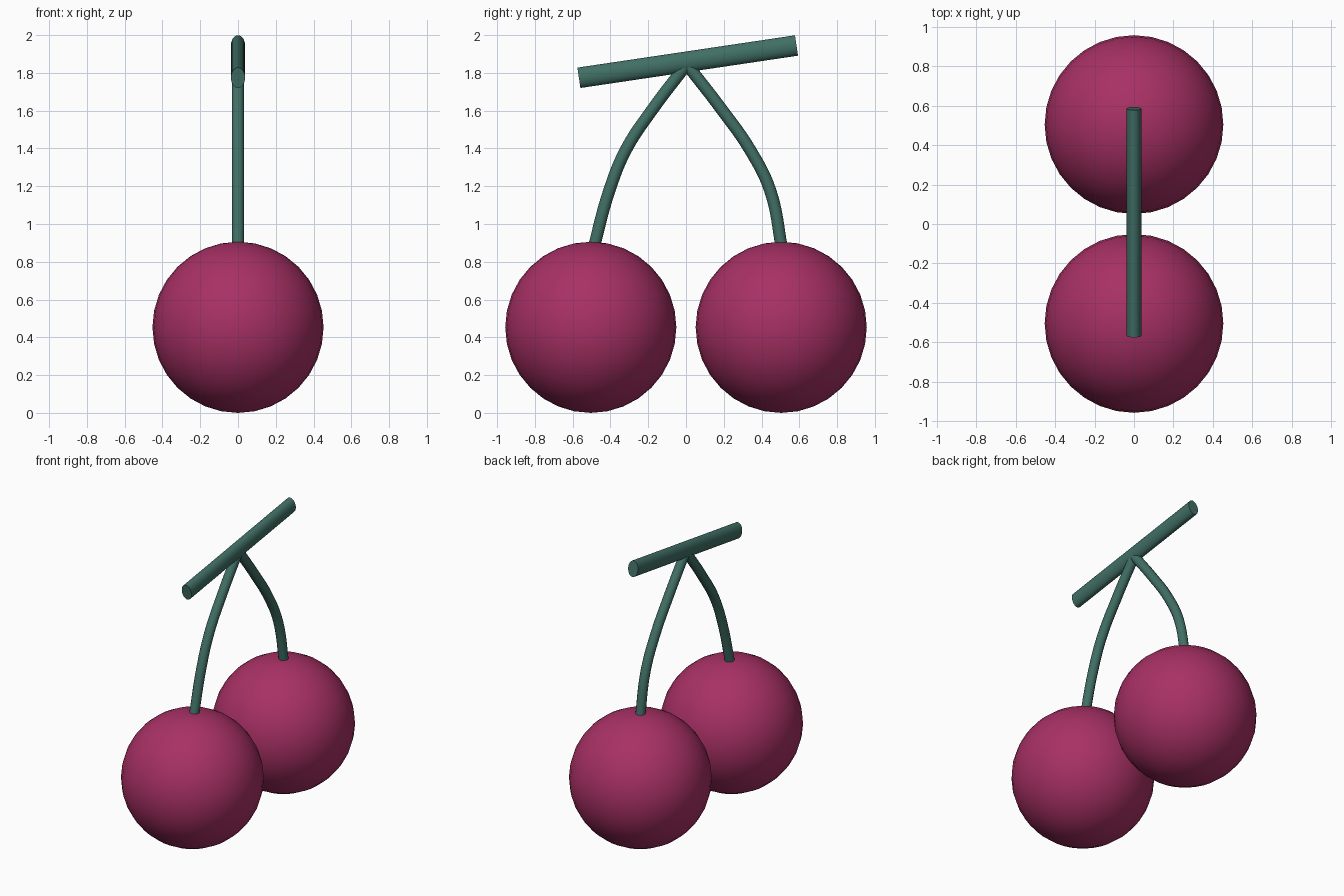
import bpy
from math import atan2, hypot, pi, radians

if "Cube" in bpy.data.objects:
    bpy.data.objects.remove(bpy.data.objects["Cube"])


def material(name, color):
    m = bpy.data.materials.new(name)
    m.diffuse_color = color
    m.use_nodes = True
    m.node_tree.nodes["Principled BSDF"].inputs["Base Color"].default_value = m.diffuse_color
    return m


RED = material("cherry_red", (0.39, 0.03, 0.13, 1))
GREEN = material("stem_green", (0.052, 0.16, 0.13, 1))


def finish(obj, name, mat):
    obj.name = name
    obj.data.materials.clear()
    obj.data.materials.append(mat)
    bpy.ops.object.shade_smooth_by_angle(angle=radians(40))


def cherry(name, y, r=0.453):
    bpy.ops.mesh.primitive_uv_sphere_add(segments=32, ring_count=16, radius=r, location=(0, y, r))
    finish(bpy.context.object, name, RED)


def stem(name, path, radius=0.032):
    # round tube along a smooth curve in the yz plane
    cu = bpy.data.curves.new(name, 'CURVE')
    cu.dimensions = '3D'
    cu.bevel_depth = radius
    cu.bevel_resolution = 4
    cu.resolution_u = 6
    cu.use_fill_caps = True
    sp = cu.splines.new('BEZIER')
    sp.bezier_points.add(len(path) - 1)
    for p, (y, z) in zip(sp.bezier_points, path):
        p.co = (0, y, z)
        p.handle_left_type = p.handle_right_type = 'AUTO'
    obj = bpy.data.objects.new(name, cu)
    bpy.context.collection.objects.link(obj)
    bpy.ops.object.select_all(action='DESELECT')
    obj.select_set(True)
    bpy.context.view_layer.objects.active = obj
    bpy.ops.object.convert(target='MESH')
    finish(bpy.context.object, name, GREEN)


# fruits
cherry("left_cherry", -0.504)
cherry("right_cherry", 0.504)

# curved stems, sunk slightly into fruit and twig
stem("left_stem", [(-0.492, 0.86), (-0.405, 1.18), (-0.318, 1.393), (-0.175, 1.61), (-0.008, 1.83)])
stem("right_stem", [(0.51, 0.86), (0.445, 1.18), (0.339, 1.393), (0.19, 1.605), (0.016, 1.83)])

# tilted twig with an oval section
(y0, z0), (y1, z1) = (-0.567, 1.774), (0.585, 1.945)
bpy.ops.mesh.primitive_cylinder_add(
    vertices=32, radius=1, depth=hypot(y1 - y0, z1 - z0),
    location=(0, (y0 + y1) / 2, (z0 + z1) / 2),
    rotation=(atan2(z1 - z0, y1 - y0) - pi / 2, 0, 0))
twig = bpy.context.object
twig.scale = (0.0375, 0.0545, 1)
bpy.ops.object.transform_apply(location=False, rotation=False, scale=True)
finish(twig, "twig", GREEN)
